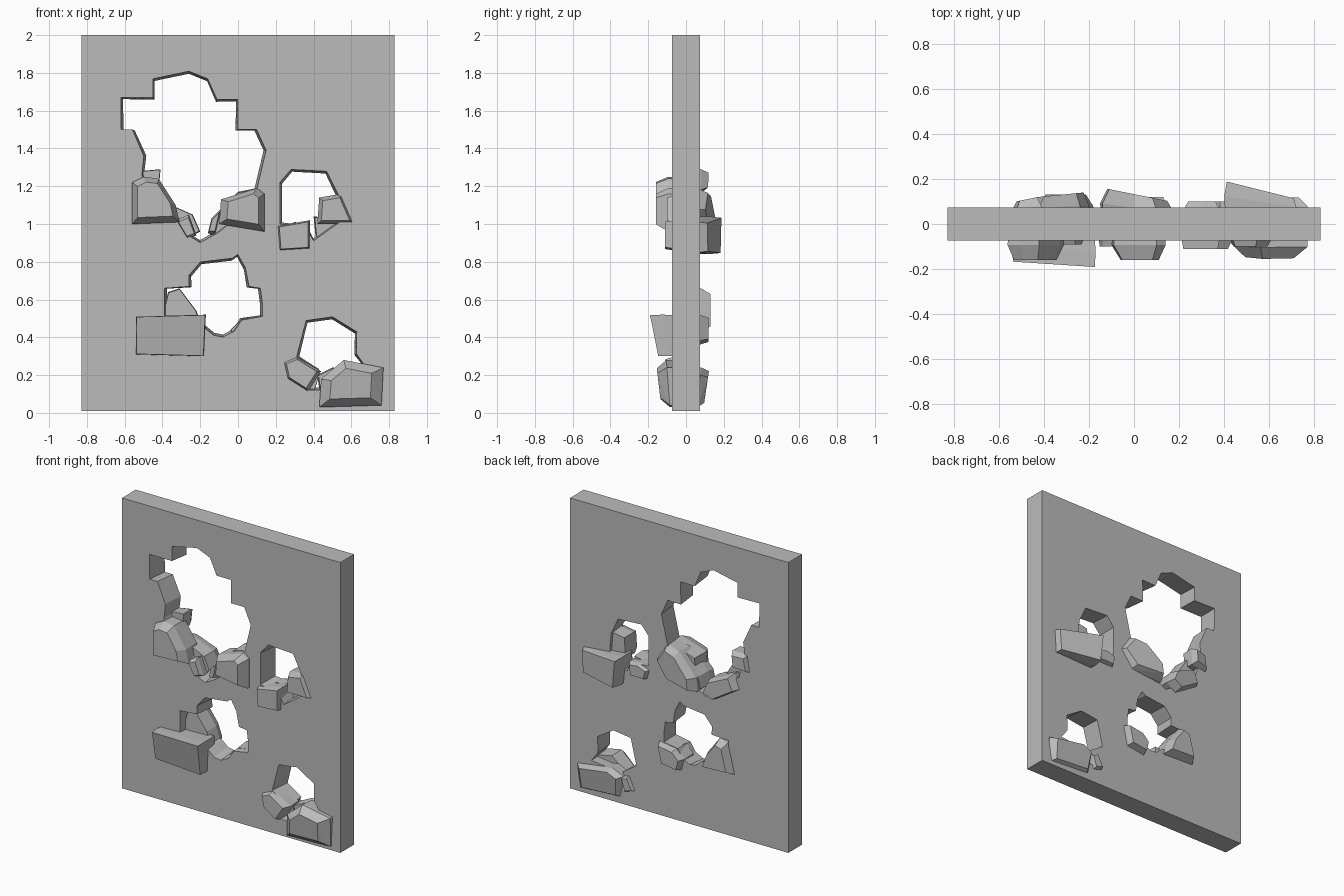
import bpy
import bmesh
from mathutils import Vector

cube = bpy.data.objects.get("Cube")
if cube:
    bpy.data.objects.remove(cube, do_unlink=True)

# One plain stone colour
stone = bpy.data.materials.new("grey stone")
stone.use_nodes = True
GREY = (0.5, 0.5, 0.5, 1)
stone.diffuse_color = GREY
stone.node_tree.nodes["Principled BSDF"].inputs["Base Color"].default_value = GREY

HALF_DEPTH = 0.074


def make_object(name, bm):
    bmesh.ops.recalc_face_normals(bm, faces=bm.faces[:])
    mesh = bpy.data.meshes.new(name)
    bm.to_mesh(mesh)
    bm.free()
    mesh.materials.append(stone)
    obj = bpy.data.objects.new(name, mesh)
    bpy.context.collection.objects.link(obj)
    return obj


def outline_points(outline):
    """Turn outline pairs in hundredths into (x, z) vectors and their centre."""
    points = [Vector((x, z)) / 100 for x, z in outline]
    return points, sum(points, Vector((0, 0))) / len(points)


def cut_hole(target, outline, inset=0.016):
    """Cut a jagged opening that narrows slightly towards the back."""
    points, centre = outline_points(outline)
    bm = bmesh.new()
    rings = []
    for y, amount in ((-0.09, 0), (0.09, inset)):
        moved = [p + (centre - p).normalized() * amount for p in points]
        rings.append([bm.verts.new((p.x, y, p.y)) for p in moved])
    front, back = rings
    bm.faces.new(front)
    bm.faces.new(back[::-1])
    for i in range(len(points)):
        bm.faces.new((front[i - 1], front[i], back[i], back[i - 1]))
    cutter = make_object("hole_cutter", bm)
    cutter.hide_render = True
    mod = target.modifiers.new("opening", "BOOLEAN")
    mod.operation = "DIFFERENCE"
    mod.solver = "EXACT"
    mod.object = cutter
    bpy.context.view_layer.objects.active = target
    bpy.ops.object.modifier_apply(modifier=mod.name)
    bpy.data.objects.remove(cutter, do_unlink=True)


def rock(name, outline, tip, base=0.0, shrink=0.75, tilt_x=0.0, tilt_z=0.0):
    """Faceted boulder: the outline bulges from base to tip, the tip face tilted."""
    points, centre = outline_points(outline)
    bm = bmesh.new()
    for part, scale in ((0, 0.96), (0.65, 1), (1, shrink)):
        for p in points:
            d = (p - centre) * scale
            y = base + (tip + d.x * tilt_x + d.y * tilt_z - base) * part
            bm.verts.new((centre.x + d.x, y, centre.y + d.y))
    hull = bmesh.ops.convex_hull(bm, input=bm.verts[:])
    loose = [v for v in bm.verts if not v.link_faces]
    bmesh.ops.delete(bm, geom=loose, context="VERTS")
    bmesh.ops.dissolve_limit(bm, angle_limit=0.05, verts=bm.verts[:], edges=bm.edges[:])
    return make_object(name, bm)


# Wall slab
bm = bmesh.new()
bmesh.ops.create_cube(bm, size=1)
bmesh.ops.scale(bm, vec=(1.655, HALF_DEPTH * 2, 1.99), verts=bm.verts)
bmesh.ops.translate(bm, vec=(0, 0, 1.005), verts=bm.verts)
wall = make_object("wall", bm)

# Openings
upper_large = [(-62, 167), (-45, 167), (-45, 177), (-26, 181), (-16, 177), (-11, 166),
               (0, 166), (0, 150), (10, 150), (15, 139), (10, 118), (-2, 102),
               (-11, 95), (-20, 90), (-25, 93), (-32, 103), (-46, 110), (-51, 126),
               (-50, 136), (-56, 150), (-62, 150)]
upper_small = [(22, 122), (28, 129), (47, 128), (53, 116), (54, 101), (40, 91),
               (36, 98), (22, 100)]
lower_middle = [(-39, 66), (-26, 67), (-26, 73), (-20, 80), (-3, 82), (0, 84), (4, 77),
                (6, 67), (12, 66), (13, 58), (13, 51), (2, 49), (-2, 43), (-8, 40),
                (-13, 41), (-18, 45), (-39, 50)]
lower_corner = [(31, 30), (36, 49), (50, 51), (63, 43), (63, 31), (68, 24), (50, 21),
                (43, 12), (37, 12), (42, 22)]
for opening in (upper_large, upper_small, lower_middle, lower_corner):
    cut_hole(wall, opening)

# Boulders on the front
rock("front_rock_upper_left",
     [(-56, 122), (-50, 125), (-42, 124), (-33, 110), (-31, 101), (-56, 100)], -0.16, 0.03)
rock("front_rock_upper_middle",
     [(-10, 100), (14, 96), (14, 116), (10, 119), (-9, 113)], -0.16, 0.03, 0.7)
rock("front_chip_upper_left", [(-33, 102), (-26, 105), (-22, 94), (-27, 92)], -0.09)
rock("front_chip_upper_middle", [(-16, 95), (-12, 95), (-9, 108), (-14, 103)], -0.1, 0.07)
rock("front_block_small_left", [(21, 99), (38, 102), (38, 87), (22, 86)], -0.11, 0.02, 0.9)
rock("front_rock_small_right", [(43, 114), (55, 116), (62, 100), (42, 100)], -0.1, 0.05)
rock("front_block_middle", [(-54, 51), (-17, 52), (-18, 30), (-54, 31)],
     -0.158, 0, 0.98, -0.06, -0.2)
rock("front_rock_corner_left",
     [(24, 27), (31, 30), (44, 22), (37, 11), (26, 18)], -0.11, 0.04, 0.8)
rock("front_rock_corner_right",
     [(43, 3), (76, 4), (77, 24), (56, 28), (44, 18)], -0.145, 0, 0.65, 0, -0.12)

# Boulders on the back
rock("back_rock_upper_middle",
     [(18, 108), (10, 119), (0, 117), (-14, 103), (-15, 94), (8, 96)], 0.13, -0.04, 0.8, -0.2)
rock("back_rock_upper_left",
     [(-20, 96), (-24, 105), (-42, 113), (-46, 103), (-28, 92)], 0.13, -0.02, 0.8, 0.1)
rock("back_chip_upper_left",
     [(-54, 116), (-52, 128), (-41, 129), (-42, 118)], 0.11, 0, 0.7, 0.2)
rock("back_block_small", [(40, 104), (72, 101), (71, 85), (42, 84)],
     0.15, 0, 0.93, -0.25)
rock("back_chip_small", [(22, 98), (30, 101), (38, 100), (37, 91), (24, 91)], 0.1)
rock("back_rock_middle_left",
     [(-37, 52), (-37, 64), (-31, 66), (-22, 54), (-18, 43), (-42, 44)], 0.13, -0.02)
rock("back_rock_middle_right",
     [(15, 52), (2, 50), (-4, 44), (-2, 36), (12, 38)], 0.12, -0.03, 0.8)
rock("back_rock_corner", [(77, 20), (50, 24), (42, 20), (44, 5), (76, 3)], 0.11, 0, 0.8, 0, 0.15)
rock("back_chip_corner", [(38, 22), (43, 20), (40, 10), (33, 12)], 0.1)
